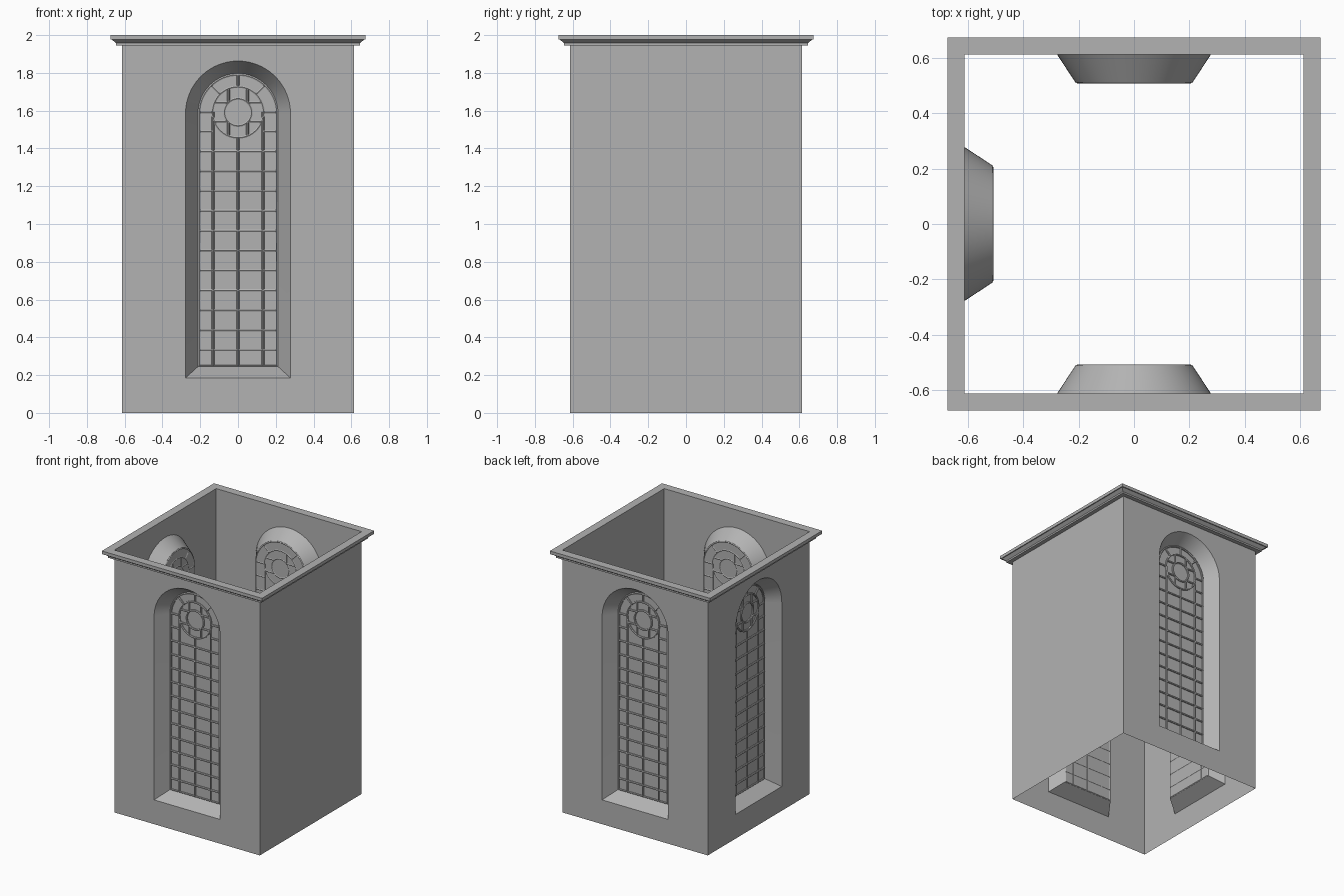
import bpy, bmesh
from math import pi, cos, sin, radians
from mathutils import Matrix, Vector

if "Cube" in bpy.data.objects:
    bpy.data.objects.remove(bpy.data.objects["Cube"])

HALF, TOP = 0.613, 1.95            # wall plane and wall height
PANE_Y = 0.512                     # plane of the recessed pane
SPRING, SEGS = 1.585, 32           # arch springing height, arch segments

stone = bpy.data.materials.new("grey_stone")
stone.use_nodes = True
GREY = (0.45, 0.45, 0.45, 1)
stone.diffuse_color = GREY
stone.node_tree.nodes["Principled BSDF"].inputs["Base Color"].default_value = GREY


def add_object(name, mesh):
    ob = bpy.data.objects.new(name, mesh)
    bpy.context.collection.objects.link(ob)
    mesh.materials.clear()
    mesh.materials.append(stone)
    bpy.ops.object.select_all(action='DESELECT')
    ob.select_set(True)
    bpy.context.view_layer.objects.active = ob
    bpy.ops.object.shade_smooth_by_angle(angle=radians(30))
    return ob


def from_bmesh(name, bm):
    bmesh.ops.remove_doubles(bm, verts=bm.verts, dist=1e-5)
    mesh = bpy.data.meshes.new(name)
    bm.to_mesh(mesh)
    bm.free()
    return add_object(name, mesh)


def arch(r, sill, y):
    """Round-headed outline, from the right foot over the top to the left foot."""
    pts = [Vector((r, y, sill))]
    pts += [Vector((r * cos(pi * i / SEGS), y, SPRING + r * sin(pi * i / SEGS)))
            for i in range(SEGS + 1)]
    return pts + [Vector((-r, y, sill))]


def face(bm, pts):
    return bm.faces.new([bm.verts.new(p) for p in pts])


# Wall with a splayed, round-headed recess
def window_wall(name, turn):
    bm = bmesh.new()
    outer = arch(0.278, 0.185, -HALF)
    inner = arch(0.212, 0.245, -PANE_Y)
    mid = len(outer) // 2
    foot, base, head = (Vector((0, -HALF, z)) for z in (0.185, 0, TOP))
    for side, half in ((1, outer[:mid + 1]), (-1, outer[:mid - 1:-1])):
        ring = [base, Vector((side * HALF, -HALF, 0)),
                Vector((side * HALF, -HALF, TOP)), head]
        ring += half[::-1] + [foot]
        face(bm, ring if side > 0 else ring[::-1])
    n = len(outer)
    for i in range(n):
        j = (i + 1) % n
        face(bm, (outer[i], outer[j], inner[j], inner[i]))
    face(bm, inner[::-1])
    bm.transform(turn)
    bmesh.ops.remove_doubles(bm, verts=bm.verts, dist=1e-5)
    bmesh.ops.recalc_face_normals(bm, faces=bm.faces)
    if (bm.faces[:][0].normal @ turn.to_3x3()).y > 0:
        bmesh.ops.reverse_faces(bm, faces=bm.faces)
    from_bmesh(name, bm)


# Glazing bars: straight bars, arched frame and rose
def window_bars(name, turn):
    cu = bpy.data.curves.new(name, 'CURVE')
    cu.dimensions = '3D'
    cu.bevel_depth, cu.bevel_resolution = 0.007, 1
    cu.use_fill_caps = True

    def bar(pts, closed=False):
        sp = cu.splines.new('POLY')
        sp.points.add(len(pts) - 1)
        for p, (x, z) in zip(sp.points, pts):
            p.co = (x, -PANE_Y - 0.004, z, 1)
        sp.use_cyclic_u = closed

    def polar(r, a):
        return (r * cos(a), ROSE + r * sin(a))

    ROSE, EDGE, SIDE, RING, HUB, SILL = 1.592, 0.205, 0.132, 0.135, 0.072, 0.25
    bar([(p.x, p.z) for p in arch(EDGE, SILL, 0)], True)
    for r in (RING, HUB):
        bar([polar(r, 2 * pi * i / 40) for i in range(40)], True)
    for x, top in ((-SIDE, ROSE), (0, ROSE - RING), (SIDE, ROSE)):
        bar([(x, SILL), (x, top)])
    for i in range(12):
        z = 0.333 + 0.1052 * i
        if i < 11:
            bar([(-EDGE, z), (EDGE, z)])
        else:
            for s in (-1, 1):
                bar([(s * EDGE, z), (s * SIDE, z)])
    for i in range(5):
        bar([polar(RING, pi * i / 4), polar(EDGE - 0.006, pi * i / 4)])
    near, far, off = 0.053, 0.125, 0.05
    for s in (-1, 1):
        for t in (-1, 1):
            bar([(s * off, ROSE + t * near), (s * off, ROSE + t * far)])
            bar([(s * near, ROSE + t * off), (s * far, ROSE + t * off)])

    helper = bpy.data.objects.new(name + "_path", cu)
    bpy.context.collection.objects.link(helper)
    deps = bpy.context.evaluated_depsgraph_get()
    mesh = bpy.data.meshes.new_from_object(helper.evaluated_get(deps))
    bpy.data.objects.remove(helper)
    mesh.transform(turn)
    add_object(name, mesh)


for side, degrees in (("front", 0), ("back", 180), ("right", -90)):
    turn = Matrix.Rotation(radians(degrees), 4, 'Z')
    window_wall(side + "_wall", turn)
    window_bars(side + "_window_bars", turn)

# Plain wall
bm = bmesh.new()
face(bm, [(HALF, -HALF, 0), (HALF, HALF, 0), (HALF, HALF, TOP), (HALF, -HALF, TOP)])
from_bmesh("plain_wall", bm)

# Cornice: moulded profile carried round the four sides
profile = [(HALF, 1.945), (0.645, 1.945), (0.645, 1.957), (0.668, 1.976),
           (0.675, 1.976), (0.675, 2.0), (HALF, 2.0)]
corners = [(1, -1), (1, 1), (-1, 1), (-1, -1)]
bm = bmesh.new()
for k, a in enumerate(corners):
    b = corners[(k + 1) % 4]
    for i, (r, z) in enumerate(profile):
        q, w = profile[(i + 1) % len(profile)]
        face(bm, [(a[0] * r, a[1] * r, z), (b[0] * r, b[1] * r, z),
                  (b[0] * q, b[1] * q, w), (a[0] * q, a[1] * q, w)])
from_bmesh("cornice", bm)
